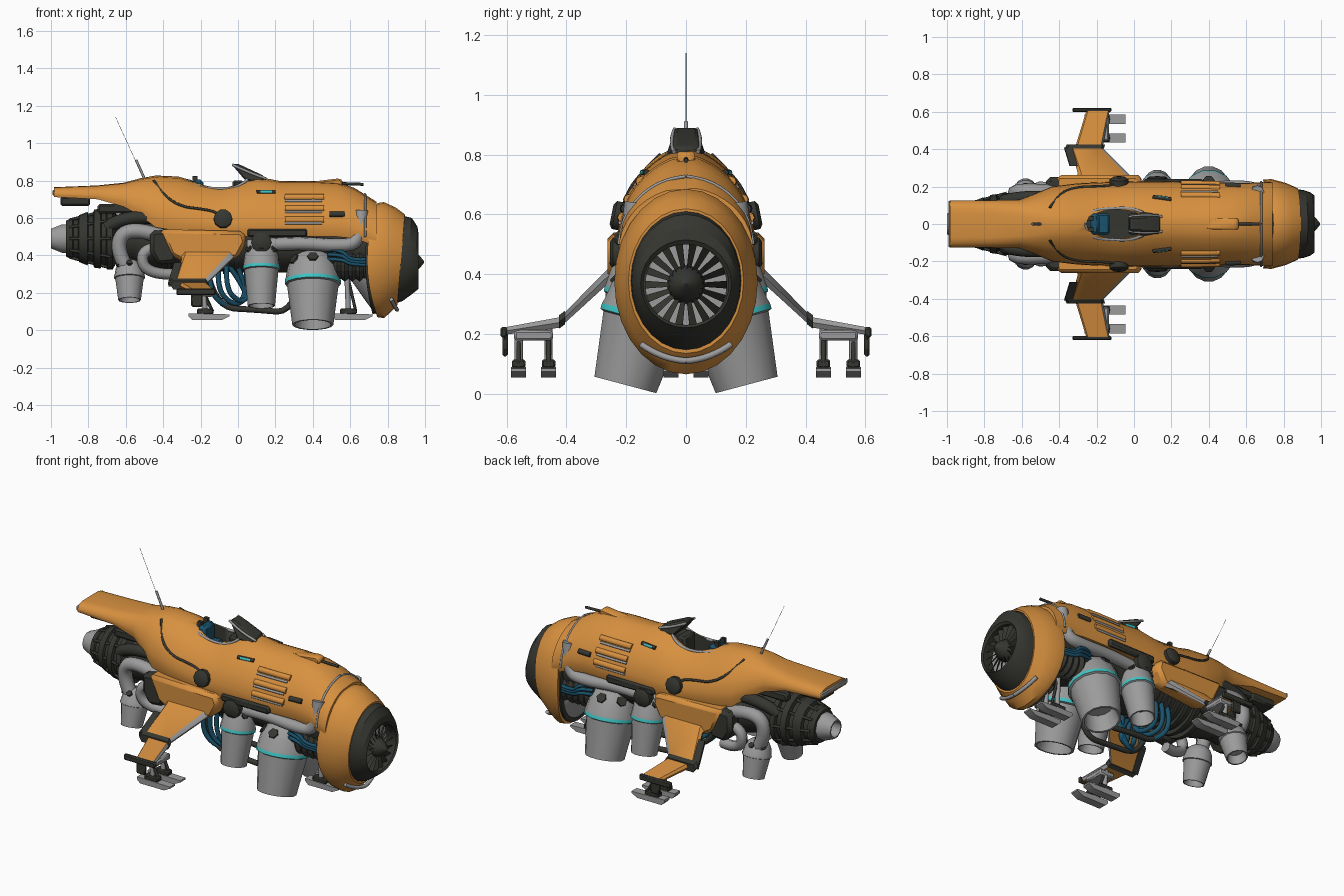
import bpy, bmesh, math
from mathutils import Vector, Matrix

if "Cube" in bpy.data.objects:
    bpy.data.objects.remove(bpy.data.objects["Cube"])

def mat(name, c):
    m = bpy.data.materials.new(name)
    m.diffuse_color = (*c, 1)
    m.use_nodes = True
    m.node_tree.nodes["Principled BSDF"].inputs["Base Color"].default_value = m.diffuse_color
    return m

ORANGE = mat("orange_paint", (0.68, 0.28, 0.05))
DARK = mat("dark_metal", (0.036, 0.036, 0.03))
GREY = mat("steel_grey", (0.33, 0.33, 0.33))
TEAL = mat("teal_band", (0.05, 0.55, 0.55))
BLUE = mat("blue_hose", (0.01, 0.085, 0.15))

def make(name, verts, faces, mats, fm=None, mirror=False, bevel=0, ang=38, edge=False):
    bm = bmesh.new()
    vs = [bm.verts.new(v) for v in verts]
    for i, f in enumerate(faces):
        bm.faces.new([vs[j] for j in f]).material_index = fm[i] if fm else 0
    bmesh.ops.recalc_face_normals(bm, faces=bm.faces)
    for f in bm.faces:
        f.smooth = True
        if edge and f.normal.x > .4:  # bare metal leading edge
            f.material_index = 1
    for e in bm.edges:
        e.smooth = len(e.link_faces) == 2 and e.calc_face_angle(0) < math.radians(ang)
    me = bpy.data.meshes.new(name)
    bm.to_mesh(me)
    bm.free()
    for m in mats:
        me.materials.append(m)
    return place(name, me, mirror, bevel)

def place(name, me, mirror, bevel=0):
    ob = bpy.data.objects.new(name, me)
    bpy.context.collection.objects.link(ob)
    if bevel:
        b = ob.modifiers.new("bevel", 'BEVEL')
        b.width, b.segments, b.limit_method = bevel, 1, 'ANGLE'
    if mirror:
        m = ob.modifiers.new("mirror", 'MIRROR')
        m.use_axis = (False, True, False)
        m.use_mirror_merge = False
    return ob

def loft(name, rings, mats, bands=None, cap=True, **k):
    n = len(rings[0])
    faces, fm = [], []
    for i in range(len(rings) - 1):
        for j in range(n):
            a, b = i * n + j, i * n + (j + 1) % n
            faces.append((a, b, b + n, a + n))
            fm.append(bands[i] if bands else 0)
    if cap:
        last = (len(rings) - 1) * n
        faces += [tuple(range(n)), tuple(range(last, last + n))]
        fm += [bands[0], bands[-1]] if bands else [0, 0]
    return make(name, [p for r in rings for p in r], faces, mats, fm, **k)

def rev(name, prof, mats, loc, d, bands=None, n=16, **k):
    M = Matrix.Translation(loc) @ Vector(d).to_track_quat('Z', 'Y').to_matrix().to_4x4()
    tau = 2 * math.pi / n
    rings = [[M @ Vector((r * math.cos(j * tau), r * math.sin(j * tau), h)) for j in range(n)] for r, h in prof]
    return loft(name, rings, mats, bands, **k)

def ell(x, cz, ry, rz, sh=0, bow=0, n=28):
    ts = [2 * math.pi * j / n for j in range(n)]
    return [(x + sh * math.sin(t) - bow * math.cos(t) ** 2, ry * math.cos(t), cz + rz * math.sin(t)) for t in ts]

def prism(name, pts, y0, y1, m, **k):
    return loft(name, [[(x, y, z) for x, z in pts] for y in (y0, y1)], [m], **k)

def box(name, c, s, m, **k):
    x, y, z = (v / 2 for v in s)
    pts = [(c[0] - x, c[2] - z), (c[0] + x, c[2] - z), (c[0] + x, c[2] + z), (c[0] - x, c[2] + z)]
    return prism(name, pts, c[1] - y, c[1] + y, m, **k)

def cable(name, pts, r, m, mirror=True):
    cu = bpy.data.curves.new(name, 'CURVE')
    cu.dimensions, cu.bevel_depth, cu.bevel_resolution, cu.use_fill_caps = '3D', r, 2, True
    sp = cu.splines.new('NURBS')
    sp.points.add(len(pts) - 1)
    for p, q in zip(sp.points, pts):
        p.co = (*q, 1)
    sp.order_u, sp.use_endpoint_u, sp.resolution_u = min(3, len(pts)), True, 5
    tmp = bpy.data.objects.new(name, cu)
    bpy.context.collection.objects.link(tmp)
    me = bpy.data.meshes.new_from_object(tmp.evaluated_get(bpy.context.evaluated_depsgraph_get()))
    bpy.data.objects.remove(tmp)
    me.materials.clear()
    me.materials.append(m)
    for p in me.polygons:
        p.use_smooth = True
    return place(name, me, mirror)

# Upper hull: x, bottom, widest height, top, half width, cross-section power
ST = [(-.985, .712, .725, .765, .125, .45), (-.75, .70, .715, .775, .127, .5), (-.61, .66, .69, .79, .13, .6),
      (-.52, .61, .64, .815, .165, .9), (-.44, .55, .60, .83, .20, 1.2), (-.32, .53, .57, .825, .215, 1.3),
      (-.25, .52, .56, .805, .22, 1.3), (-.1, .50, .54, .78, .225, 1.2), (0, .5, .54, .80, .228, 1.3),
      (.1, .5, .54, .825, .228, 1.35), (.22, .5, .54, .802, .226, 1.3), (.4, .5, .54, .802, .224, 1.25),
      (.53, .5, .54, .795, .22, 1.25), (.62, .49, .53, .765, .22, 1.2), (.74, .45, .48, .69, .225, 1.05)]

def hp(x, z, off=0.0):
    """Point on the hull side at a given x and height."""
    for a, b in zip(ST, ST[1:]):
        if x <= b[0]:
            break
    f = (x - a[0]) / (b[0] - a[0])
    _, zb, zm, zt, w, e = (p + (q - p) * f for p, q in zip(a, b))
    s = min(1, max(0, (z - zm) / (zt - zm)))
    return (x, w * (1 - s * s) ** (e / 2) + off, min(z, zt))

rings = []
for x, zb, zm, zt, w, e in ST:
    half = [(w * .95, zb)] + [(w * max(0, math.cos(t)) ** e, zm + (zt - zm) * math.sin(t))
                              for t in (math.radians(9 * i) for i in range(10))]
    rings.append([(x, y, z) for y, z in half] + [(x, -y, z) for y, z in half[-2::-1]])
hull = loft("upper_hull", rings, [ORANGE, DARK])

# Cockpit opening, cut from the hull
cut = loft("cockpit_cutter", [[(-.09 + .165 * math.cos(t), .078 * math.sin(t), z)
           for t in (math.pi * j / 10 for j in range(20))] for z in (.66, .95)], [DARK])
bo = hull.modifiers.new("cockpit", 'BOOLEAN')
bo.object, bo.operation, bo.solver, bo.material_mode = cut, 'DIFFERENCE', 'EXACT', 'TRANSFER'
bpy.context.view_layer.objects.active = hull
bpy.ops.object.modifier_apply(modifier="cockpit")
bpy.data.objects.remove(cut)
box("seat", (-.21, 0, .735), (.05, .11, .14), BLUE, bevel=.015)
box("seat_cushion", (-.165, 0, .69), (.07, .11, .04), BLUE, bevel=.01)
box("console", (.0, 0, .74), (.06, .11, .12), DARK, bevel=.01)
box("headrest_post", (-.23, .03, .80), (.025, .02, .05), DARK, mirror=True)
cable("cockpit_rim", [(-.26, 0, .80), (-.25, .07, .775), (-.12, .085, .755), (0, .085, .76), (.05, .06, .805)], .008, GREY)
screen = [(-.03, .89), (0, .89), (.14, .825), (.14, .79), (.04, .80), (-.02, .87)]
loft("windscreen", [[(x, s * (.037 + (.89 - z) * .4 - max(0, x) * .15), z) for x, z in screen] for s in (-1, 1)], [DARK], bevel=.008)
cable("windscreen_frame", [(-.03, .038, .885), (.05, .055, .845), (.15, .04, .81)], .007, GREY)

# Hull trim: seams, slots, windows, plates
cable("nose_seam", [hp(.68, z, .002) for z in (.50, .56, .62, .67, .70, .72, .735)], .006, GREY)
cable("panel_seam", [hp(x, z, .002) for x, z in [(-.45, .80), (-.40, .72), (-.30, .66), (-.2, .65), (-.1, .63), (-.05, .56)]], .007, DARK)
for i, z in enumerate((.59, .65, .71)):
    cable(f"vent_bulge_{i}", [hp(x, z, -.006) for x in (.25, .32, .39, .46)], .018, ORANGE)
    cable(f"vent_slot_{i}", [hp(x, z - .018) for x in (.25, .32, .39, .45)], .007, GREY)
cable("side_window", [hp(x, .74) for x in (.10, .15, .20)], .011, DARK)
cable("side_window_glass", [hp(x, .74, .004) for x in (.12, .15, .18)], .009, TEAL)
cable("side_sensor", [hp(x, .62) for x in (.49, .53, .57)], .015, DARK)
box("side_rail", (.21, .225, .52), (.32, .03, .045), DARK, mirror=True, bevel=.01)
rev("side_port", [(.05, 0), (.05, .04), (.035, .05)], [DARK], (-.08, .20, .59), (0, 1, .2), n=10, mirror=True)
rev("lower_port", [(.055, 0), (.055, .04), (.04, .05)], [DARK], (.125, .205, .47), (0, 1, 0), n=10, mirror=True)
box("tail_edge", (-.987, 0, .735), (.012, .25, .03), GREY, bevel=.005)
box("tail_underbox", (-.87, 0, .69), (.16, .13, .05), DARK, bevel=.01)
box("tail_rail", (-.60, .09, .65), (.30, .05, .05), DARK, mirror=True, bevel=.01)
prism("ridge_fairing", [(.36, .79), (.54, .812), (.56, .80), (.56, .77), (.36, .77)], -.03, .03, ORANGE, bevel=.008)
cable("ridge_probe", [(.53, 0, .785), (.67, 0, .78)], .008, DARK, False)
cable("antenna_base", [(-.50, 0, .81), (-.545, 0, .91)], .007, GREY, False)
cable("antenna", [(-.545, 0, .90), (-.655, 0, 1.14)], .001, GREY, False)

# Nose cowl, intake and fan
loft("nose_cowl", [ell(.745, .375, .21, .28, 0, .05), ell(.745, .375, .238, .305, 0, .055), ell(.78, .375, .24, .31, 0, .045),
                   ell(.83, .375, .22, .28, .015, .02), ell(.872, .377, .193, .242, .02),
                   ell(.872, .377, .17, .22, .02)], [ORANGE], cap=False)
loft("cowl_backplate", [ell(.72, .375, .225, .29, 0, .04), ell(.75, .375, .22, .28, 0, .04)], [DARK])
loft("intake_lip", [ell(.86, .378, .186, .235, .02), ell(.905, .378, .182, .222, .025), ell(.945, .373, .168, .18, .015),
                    ell(.965, .368, .152, .147), ell(.955, .365, .143, .135), ell(.88, .365, .145, .138)], [DARK], ang=25)
cable("chin_trim", [(.82, .15, .165), (.845, .08, .115), (.85, 0, .11)], .011, GREY)
verts, faces = [], []
for i in range(18):
    a = 2 * math.pi * i / 18
    for r, w in ((.04, .012), (.138, .026)):
        for s in (-1, 1):
            t = a + s * w * .5 / r
            verts.append((.93 + s * .012, r * math.cos(t), .365 + r * math.sin(t)))
    faces.append((4 * i, 4 * i + 1, 4 * i + 3, 4 * i + 2))
make("fan_blades", verts, faces, [DARK])
rev("fan_disc", [(.138, 0), (.138, .012)], [GREY], (.885, 0, .365), (1, 0, 0), n=24)
rev("fan_spinner", [(.065, 0), (.06, .04), (.035, .08), (.004, .105)], [DARK], (.89, 0, .365), (1, 0, 0))
loft("chin_scoop", [ell(.735, .29, .19, .205, 0, .03), ell(.68, .31, .16, .15), ell(.61, .34, .10, .08)], [GREY])

# Core machinery under the hull
loft("core", [ell(-.56, .49, .12, .13), ell(-.42, .48, .17, .15), ell(.0, .46, .18, .15),
              ell(.45, .46, .18, .15), ell(.72, .45, .19, .18)], [DARK])
for i in range(7):
    x = -.38 + i * .06
    loft(f"belly_rib_{i}", [ell(x, .465, .185, .165), ell(x + .025, .465, .185, .165)], [DARK])
rev("bellows", [(.075 if i % 2 else .09, i * .02) for i in range(11)], [DARK], (.49, .12, .35), (1, 0, 0), mirror=True, ang=10)
prism("side_nacelle", [(-.42, .54), (.03, .53), (.045, .47), (0, .385), (-.28, .355), (-.36, .40)], .16, .262, ORANGE, mirror=True, bevel=.02)
prism("nacelle_tail", [(-.47, .53), (-.36, .54), (-.32, .45), (-.33, .36), (-.43, .35), (-.47, .42)], .15, .25, DARK, mirror=True, bevel=.02)
cable("front_pipe", [(.66, .17, .64), (.66, .19, .47), (.54, .2, .45), (.3, .185, .47), (.05, .18, .45)], .036, GREY)
cable("rear_pipe", [(-.40, .17, .5), (-.58, .18, .56), (-.66, .165, .45), (-.60, .165, .34)], .04, GREY)
cable("rear_elbow", [(-.42, .19, .44), (-.52, .2, .44), (-.50, .19, .30), (-.36, .16, .30)], .03, GREY)
cable("dark_elbow", [(-.44, .14, .6), (-.6, .15, .62), (-.70, .12, .55)], .035, DARK)
for i in range(3):
    cable(f"front_hose_{i}", [(.48, .2, .43 - .025 * i), (.56, .22, .43 - .025 * i), (.6, .21, .37 - .01 * i), (.70, .2, .38 - .015 * i)], .01, BLUE)
    cable(f"belly_hose_{i}", [(-.14 + .04 * i, .11, .36), (-.17 + .05 * i, .13, .22), (-.04 + .03 * i, .07, .10 + .02 * i),
                              (.06, .05, .2), (.04 - .05 * i, .1, .36)], .014, BLUE)
cable("belly_pipe", [(-.16, .08, .3), (-.12, .08, .12), (.1, .09, .11), (.3, .08, .09), (.34, .08, .3)], .016, DARK)

# Rear engine
prof = [(.12, 0), (.13, .2), (.165, .22), (.165, .25), (.145, .255), (.145, .28), (.16, .285), (.155, .32), (.13, .325),
        (.13, .35), (.143, .355), (.125, .40), (.105, .405), (.105, .43), (.113, .435), (.095, .47)]
rev("rear_engine", prof, [DARK], (-.45, 0, .49), (-1, 0, 0), n=20)
for i in range(10):
    c, s = math.cos(math.pi * i / 5), math.sin(math.pi * i / 5)
    cable(f"engine_strut_{i}", [(-.68, .165 * c, .49 + .165 * s), (-.90, .105 * c, .49 + .105 * s)], .008, DARK, False)
rev("rear_nozzle", [(.08, .44), (.08, .49), (.055, .55), (.047, .55), (.04, .48)], [GREY], (-.45, 0, .49), (-1, 0, 0), n=10)

# Lift thrusters, splayed outward
def thruster(name, loc, sr, sl, band, tilt=.26):
    d = Vector((0, math.sin(tilt), -math.cos(tilt)))
    out = Vector((0, math.cos(tilt), math.sin(tilt)))
    prof = [(.07, 0), (.11, .03), (.135, .08), (.145, .14), (.15, .155), (.15, .175), (.138, .18), (.11, .40), (.098, .40), (.08, .30)]
    rev(name, [(r * sr, h * sl) for r, h in prof], [GREY, band], loc, d, [0, 0, 0, 0, 1, 0, 0, 0, 0], n=14, mirror=True)
    for i in (-1, 0, 1):
        o = Matrix.Rotation(i * .95, 3, d) @ out
        rev(f"{name}_hatch_{i + 1}", [(.03 * sr, 0), (.03 * sr, .015)], [DARK],
            Vector(loc) + d * .06 * sl + o * .115 * sr, o - d * .6, n=6, mirror=True)

thruster("front_thruster", (.4, .10, .416), 1, 1, TEAL)
thruster("middle_thruster", (.125, .15, .475), .66, .88, TEAL, .2)
thruster("rear_thruster", (-.58, .13, .37), .55, .54, GREY)

# Gull wings with landing skids
def foil(xa, xb, y, z, th):
    q, h = (xb - xa) * .07, th / 2
    return [(xa, y, z), (xa + q, y, z + h), (xb - q, y, z + h), (xb, y, z), (xb - q, y, z - h), (xa + q, y, z - h)]

loft("inner_wing", [foil(-.34, .02, .20, .44, .08), foil(-.30, -.03, .27, .385, .05), foil(-.34, -.17, .41, .25, .035)],
     [ORANGE, GREY], mirror=True, edge=True)
loft("wing_joint", [foil(-.37, -.16, .405, .255, .045), foil(-.36, -.155, .425, .24, .045)], [DARK], mirror=True)
loft("wing_trailing_flap", [foil(-.345, -.30, .31, .347, .03), foil(-.375, -.32, .41, .25, .03)], [DARK], mirror=True)
loft("outer_wing", [foil(-.31, -.165, .425, .238, .035), foil(-.255, -.13, .605, .21, .025)], [ORANGE, GREY], mirror=True, edge=True)
box("wing_tip", (-.225, .61, .205), (.21, .022, .035), DARK, mirror=True, bevel=.006)
box("wing_tip_fin", (-.22, .605, .165), (.06, .018, .08), DARK, mirror=True, bevel=.006)

def skid(name, x, y, w, ztop, length):
    prism(name, [(x - length / 2, .075), (x - length / 2 + .02, .055), (x + length / 2 - .04, .055), (x + length / 2, .075),
                 (x + length / 2, .085), (x - length / 2, .09)], y - w / 2, y + w / 2, GREY, mirror=True)
    box(name + "_ankle", (x - .02, y, .10), (.09, w * .9, .03), DARK, mirror=True, bevel=.006)
    cable(name + "_strut", [(x - .02, y, .10), (x - .03, y, ztop)], .014, GREY)
    cable(name + "_damper", [(x + .02, y, .10), (x - .04, y, ztop)], .008, DARK)

skid("outer_skid", -.155, .56, .05, .21, .22)
skid("inner_skid", -.155, .46, .05, .23, .22)
box("skid_mount", (-.185, .51, .195), (.10, .13, .035), GREY, mirror=True, bevel=.008)
skid("nose_skid", .61, .05, .05, .36, .22)
